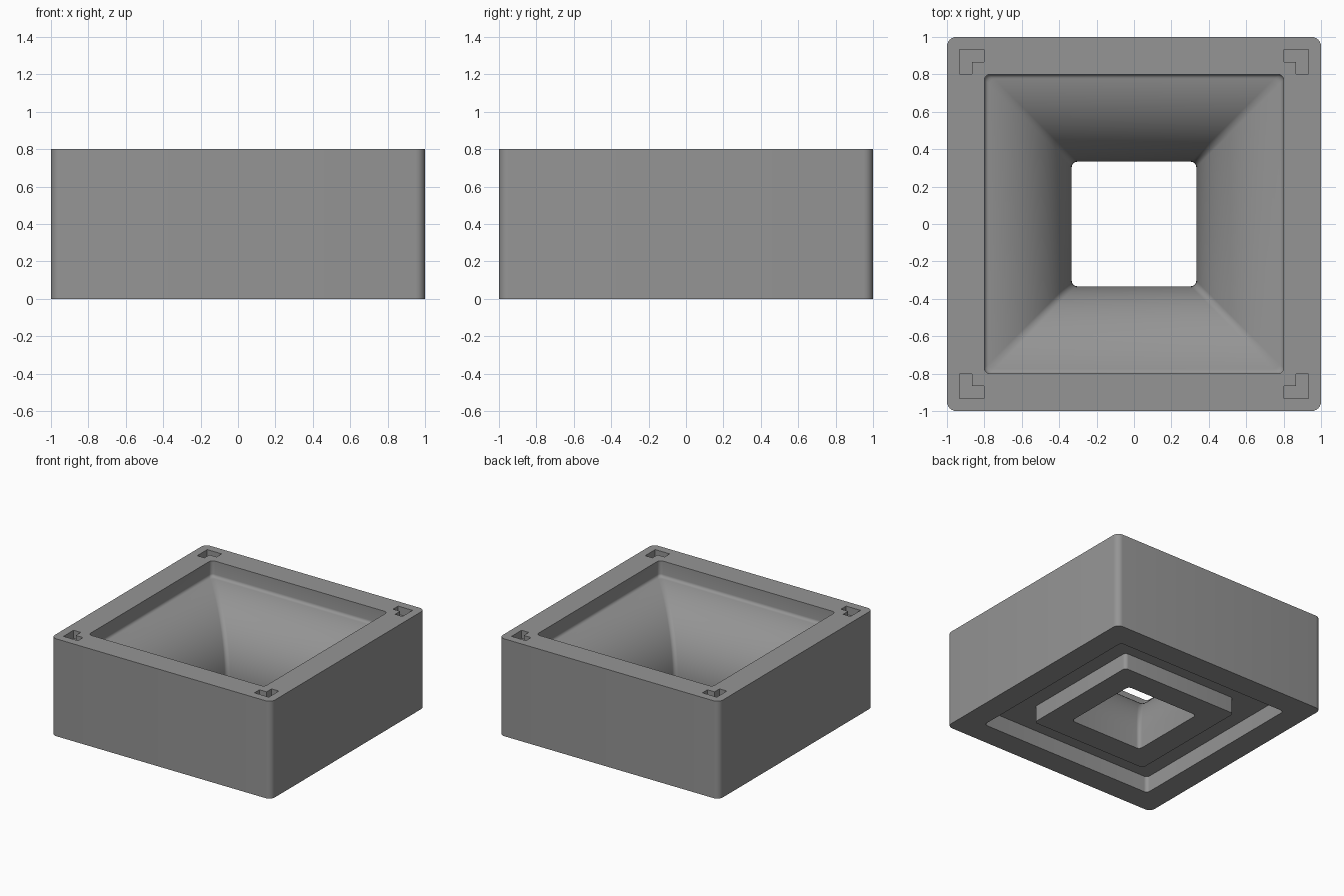
import bpy, bmesh, math

if "Cube" in bpy.data.objects:
    bpy.data.objects.remove(bpy.data.objects["Cube"])

gray = bpy.data.materials.new("mid gray")
gray.diffuse_color = (0.3, 0.3, 0.3, 1)
gray.use_nodes = True
gray.node_tree.nodes["Principled BSDF"].inputs["Base Color"].default_value = gray.diffuse_color


def make_object(name, bm):
    bmesh.ops.recalc_face_normals(bm, faces=bm.faces)
    mesh = bpy.data.meshes.new(name)
    bm.to_mesh(mesh)
    bm.free()
    mesh.materials.append(gray)
    obj = bpy.data.objects.new(name, mesh)
    bpy.context.collection.objects.link(obj)
    return obj


def rounded_square(half, r, z, steps=6):
    """Points of a square with rounded corners, counter-clockwise."""
    pts = []
    for q in range(4):
        mid = math.pi / 4 + q * math.pi / 2
        cx = math.copysign(half - r, math.cos(mid))
        cy = math.copysign(half - r, math.sin(mid))
        for i in range(steps + 1):
            a = (q + i / steps) * math.pi / 2
            pts.append((cx + r * math.cos(a), cy + r * math.sin(a), z))
    return pts


# Closed cross-section of the block: (half width, corner radius, height)
HOLE, PLATE = 0.333, 0.133
section = [
    (1.0, 0.05, 0.0), (1.0, 0.05, 0.8),            # outer wall
    (0.8, 0.03, 0.8),                              # top rim
]
for i in range(6):                                 # fillet below the lip
    a = math.pi / 2 * i / 5
    section.append((0.775 + 0.025 * math.cos(a), 0.03, 0.692 - 0.025 * math.sin(a)))
# Funnel flare: arc that is upright at the hole and nearly flat under the lip
width, height = 0.775 - HOLE, 0.667 - PLATE
sweep = 2 * math.atan(width / height)
radius = height / math.sin(sweep)
for i in range(1, 21):
    a = sweep * (1 - i / 20)
    section.append((HOLE + radius * (1 - math.cos(a)), 0.03, PLATE + radius * math.sin(a)))
section += [
    (HOLE, 0.03, 0.0),                             # straight hole
    (0.533, 0.03, 0.0), (0.533, 0.03, PLATE),      # raised foot
    (0.8, 0.03, PLATE), (0.8, 0.03, 0.0),          # groove around the foot
]

bm = bmesh.new()
rings = [[bm.verts.new(p) for p in rounded_square(*(h, r, z))] for h, r, z in section]
n = len(rings[0])
for k, ring in enumerate(rings):
    nxt = rings[(k + 1) % len(rings)]
    for i in range(n):
        j = (i + 1) % n
        bm.faces.new((ring[i], ring[j], nxt[j], nxt[i]))
block = make_object("funnel_block", bm)

# Corner pockets: four L-shaped cutters in the top rim
A, B, C = 0.8, 0.867, 0.933
outline = [(A, B), (B, B), (B, A), (C, A), (C, C), (A, C)]
bm = bmesh.new()
for q in range(4):
    c, s = round(math.cos(q * math.pi / 2)), round(math.sin(q * math.pi / 2))
    # pull the arm ends slightly clear of the lip
    pts = [(max(x, 0.802), max(y, 0.802)) for x, y in outline]
    face = bm.faces.new([bm.verts.new((c * x - s * y, s * x + c * y, 0.733)) for x, y in pts])
    up = bmesh.ops.extrude_face_region(bm, geom=[face])["geom"]
    bmesh.ops.translate(bm, vec=(0, 0, 0.2), verts=[v for v in up if isinstance(v, bmesh.types.BMVert)])
cutter = make_object("pocket_cutter", bm)
cutter.hide_render = True

mod = block.modifiers.new("pockets", "BOOLEAN")
mod.operation = "DIFFERENCE"
mod.solver = "EXACT"
mod.object = cutter
bpy.context.view_layer.objects.active = block
block.select_set(True)
bpy.ops.object.modifier_apply(modifier=mod.name)
bpy.data.objects.remove(cutter)
bpy.ops.object.shade_smooth_by_angle(angle=math.radians(35))
